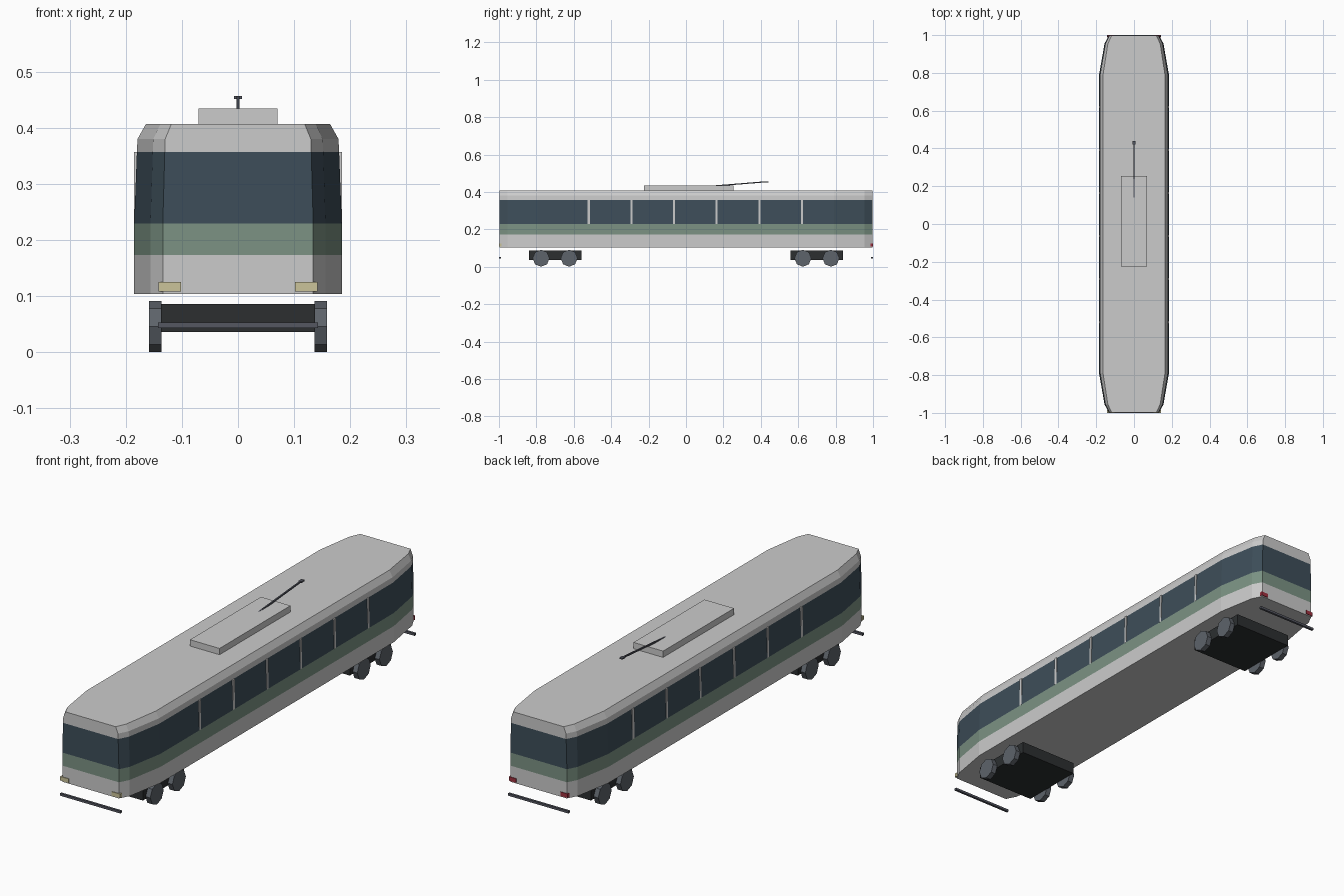
import bpy, bmesh, math
from mathutils import Vector

if "Cube" in bpy.data.objects:
    bpy.data.objects.remove(bpy.data.objects["Cube"])


def material(name, r, g, b):
    m = bpy.data.materials.new(name)
    m.diffuse_color = (r, g, b, 1)
    m.use_nodes = True
    m.node_tree.nodes["Principled BSDF"].inputs["Base Color"].default_value = m.diffuse_color
    return m


GREY = material("body_grey", 0.8, 0.8, 0.8)
GREEN = material("stripe_green", 0.20, 0.29, 0.23)
GLASS = material("window_glass", 0.047, 0.076, 0.10)
FRAME = material("frame_black", 0.025, 0.028, 0.03)
WHEEL = material("wheel_grey", 0.11, 0.125, 0.145)
BAR = material("bar_grey", 0.09, 0.095, 0.12)
LAMP = material("headlight_cream", 0.6, 0.55, 0.32)
RED = material("tail_red", 0.35, 0.03, 0.05)


def finish(name, bm, mats):
    bmesh.ops.recalc_face_normals(bm, faces=bm.faces)
    me = bpy.data.meshes.new(name)
    bm.to_mesh(me)
    bm.free()
    for m in mats:
        me.materials.append(m)
    ob = bpy.data.objects.new(name, me)
    bpy.context.collection.objects.link(ob)
    return ob


def box(name, center, size, mat):
    bm = bmesh.new()
    bmesh.ops.create_cube(bm, size=1)
    bmesh.ops.scale(bm, vec=size, verts=bm.verts)
    ob = finish(name, bm, [mat])
    ob.location = center
    return ob


# Body shell: one tapered-end plan outline, stacked into coloured bands
quarter = [(0.185, 0.79), (0.156, 0.955), (0.134, 0.997)]
half = [(x, -y) for x, y in reversed(quarter)] + quarter
plan = half + [(-x, -y) for x, y in half]
levels = [(0.104, 1), (0.173, 1), (0.229, 1), (0.357, 0.974), (0.38, 0.968), (0.407, 0.886)]
band_slots = [0, 1, 2, 0, 0]
bm = bmesh.new()
rings = [[bm.verts.new((x * s, y, z)) for x, y in plan] for z, s in levels]
n = len(plan)
for k, slot in enumerate(band_slots):
    for i in range(n):
        j = (i + 1) % n
        f = bm.faces.new((rings[k][i], rings[k][j], rings[k + 1][j], rings[k + 1][i]))
        f.material_index = slot
bm.faces.new(rings[0])
bm.faces.new(rings[-1])
finish("body_shell", bm, [GREY, GREEN, GLASS])

# Window pillars on both sides
for side, label in ((-1, "left"), (1, "right")):
    for i in range(6):
        box(f"window_pillar_{label}_{i + 1}", (side * 0.18, -0.52 + 0.228 * i, 0.293),
            (0.011, 0.011, 0.128), GREY)

# Roof equipment box
box("roof_box", (0, 0.015, 0.419), (0.14, 0.48, 0.03), GREY)

# Current collector pole with its contact head
start, end = Vector((0, 0.14, 0.431)), Vector((0, 0.425, 0.454))
pole = box("collector_pole", (start + end) / 2, (0.006, (end - start).length, 0.006), BAR)
pole.rotation_euler.x = math.atan2(end.z - start.z, end.y - start.y)
box("collector_head", (0, 0.43, 0.454), (0.014, 0.02, 0.006), BAR)

for end, label in ((-1, "front"), (1, "rear")):
    # Bogie frame with four eight-sided wheels
    box(f"bogie_frame_{label}", (0, end * 0.7, 0.061), (0.275, 0.28, 0.05), FRAME)
    for a, dy in enumerate((-0.075, 0.075)):
        for side in (-1, 1):
            bm = bmesh.new()
            bmesh.ops.create_cone(bm, cap_ends=True, segments=8, radius1=0.0455,
                                  radius2=0.0455, depth=0.023)
            w = finish(f"wheel_{label}_{a + 1}_{'left' if side < 0 else 'right'}", bm, [WHEEL])
            w.rotation_euler.y = math.pi / 2
            w.location = (side * 0.1475, end * 0.7 + dy, 0.0455)
    # Guard bar and end lamps
    box(f"guard_bar_{label}", (0, end * 0.995, 0.048), (0.286, 0.01, 0.01), BAR)
    for side in (-1, 1):
        width = 0.04 if end < 0 else 0.034
        box(f"{'headlight' if end < 0 else 'tail_light'}_{'left' if side < 0 else 'right'}",
            (side * 0.122, end * 0.993, 0.117), (width, 0.014, 0.017), LAMP if end < 0 else RED)
